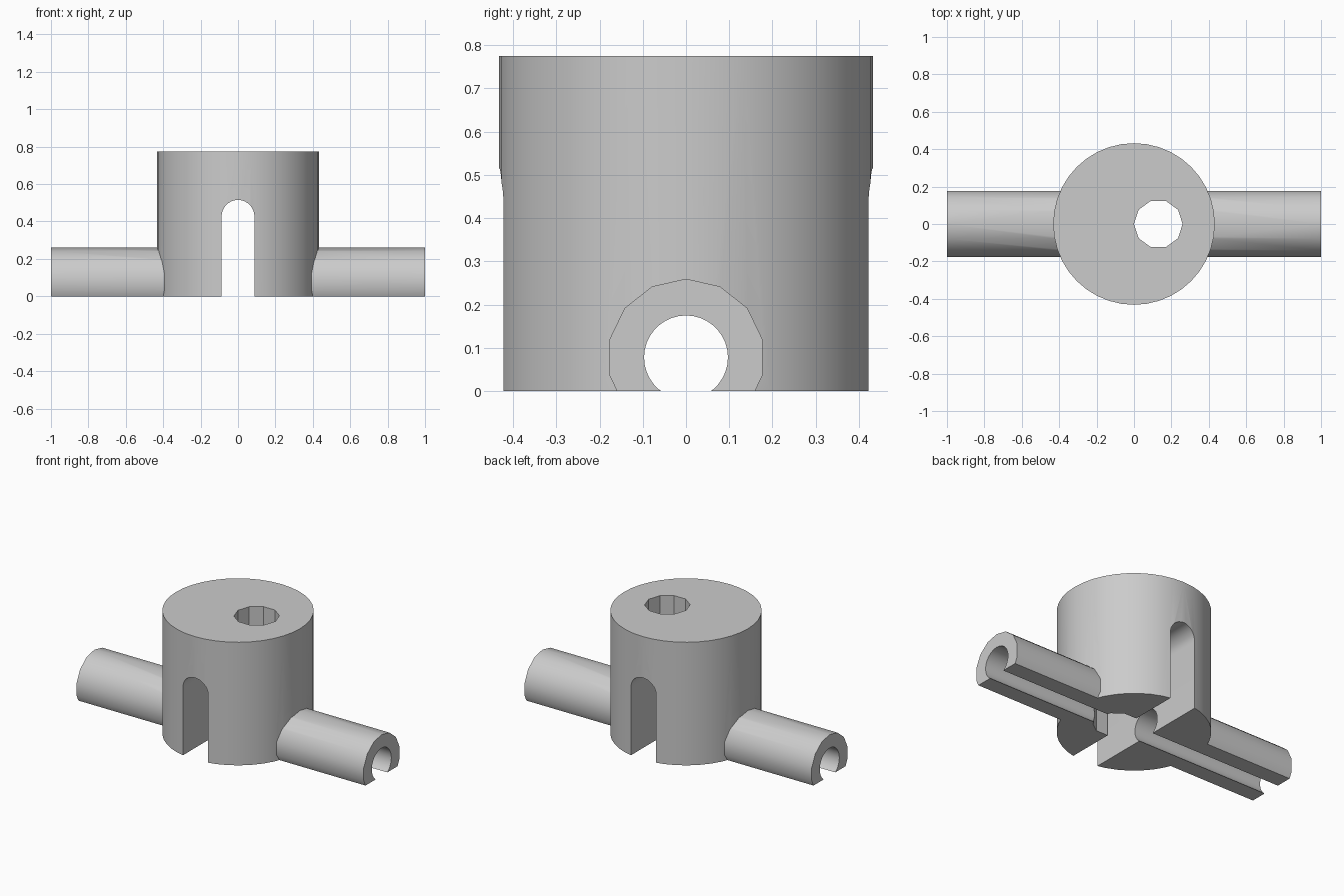
import bpy, bmesh, math
from mathutils import Vector

if "Cube" in bpy.data.objects:
    bpy.data.objects.remove(bpy.data.objects["Cube"])

grey = bpy.data.materials.new("plain grey")
grey.diffuse_color = (0.6, 0.6, 0.6, 1)
grey.use_nodes = True
grey.node_tree.nodes["Principled BSDF"].inputs["Base Color"].default_value = grey.diffuse_color


def prism(name, points, axis, start, end):
    """Extrude a closed 2D profile along an axis: x (y,z), y (x,z) or z (x,y)."""
    place = {"x": lambda a, b, t: (t, a, b),
             "y": lambda a, b, t: (a, t, b),
             "z": lambda a, b, t: (a, b, t)}[axis]
    bm = bmesh.new()
    face = bm.faces.new([bm.verts.new(place(a, b, start)) for a, b in points])
    new = bmesh.ops.extrude_face_region(bm, geom=[face])["geom"]
    shift = Vector(place(0, 0, end - start))
    bmesh.ops.translate(bm, vec=shift, verts=[v for v in new if isinstance(v, bmesh.types.BMVert)])
    bmesh.ops.recalc_face_normals(bm, faces=bm.faces)
    mesh = bpy.data.meshes.new(name)
    bm.to_mesh(mesh)
    bm.free()
    mesh.materials.append(grey)
    obj = bpy.data.objects.new(name, mesh)
    bpy.context.collection.objects.link(obj)
    return obj


def arc(cx, cy, r, n, first=0.0, sweep=math.tau):
    """Points on a full circle, or on an arc including both ends."""
    steps = n if sweep == math.tau else n - 1
    return [(cx + r * math.cos(first + sweep * i / steps),
             cy + r * math.sin(first + sweep * i / steps)) for i in range(n)]


def combine(target, tool, operation):
    mod = target.modifiers.new(operation.lower(), "BOOLEAN")
    mod.operation, mod.solver, mod.object = operation, "EXACT", tool
    bpy.context.view_layer.objects.active = target
    bpy.ops.object.modifier_apply(modifier=mod.name)
    bpy.data.objects.remove(tool)


AXLE_Z = 0.078

# Round hub joined with the 14-sided cross rod
hub = prism("hub_with_rods", arc(0, 0, 0.432, 40), "z", -0.2, 0.775)
combine(hub, prism("rod", arc(0, AXLE_Z, 0.182, 14, math.pi / 2), "x", -1, 1), "UNION")

# Flat underside
combine(hub, prism("floor_cut", [(-2, -2), (2, -2), (2, 2), (-2, 2)], "z", -1, 0), "DIFFERENCE")

# Arched slot from front to back
slot = [(-0.088, -0.1), (0.088, -0.1)] + arc(0, 0.427, 0.088, 17, 0, math.pi)
combine(hub, prism("slot_cut", slot, "y", -1, 1), "DIFFERENCE")

# Bore along the rod, open at the bottom
combine(hub, prism("bore_cut", arc(0, AXLE_Z, 0.097, 36), "x", -1.2, 1.2), "DIFFERENCE")

# Off-centre ten-sided hole through the hub
combine(hub, prism("hole_cut", arc(0.13, 0, 0.13, 10), "z", -0.5, 1.2), "DIFFERENCE")

# Smooth round walls, sharp rims
bpy.ops.object.select_all(action="DESELECT")
hub.select_set(True)
bpy.context.view_layer.objects.active = hub
bpy.ops.object.shade_smooth_by_angle(angle=math.radians(30))
